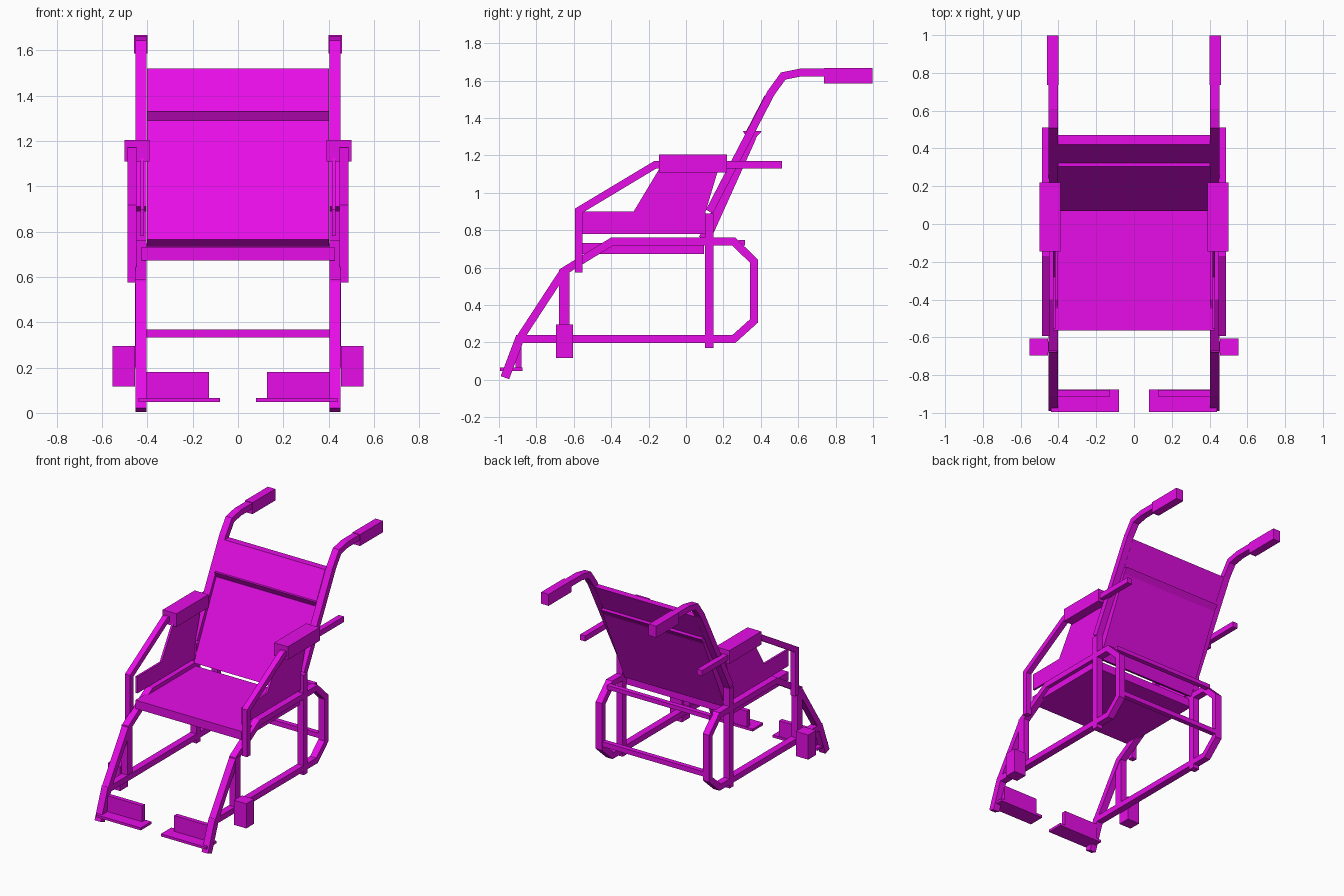
import bpy, bmesh
from mathutils import Vector

cube = bpy.data.objects.get("Cube")
if cube:
    bpy.data.objects.remove(cube, do_unlink=True)

magenta = bpy.data.materials.new("magenta")
magenta.use_nodes = True
COLOUR = (0.8, 0.004, 0.8, 1)
magenta.diffuse_color = COLOUR
magenta.node_tree.nodes["Principled BSDF"].inputs["Base Color"].default_value = COLOUR


def slab(name, outline, x0, x1, mirror=False):
    """Extrude a (y, z) outline from x0 to x1, optionally mirrored to the other side."""
    bm = bmesh.new()
    face = bm.faces.new([bm.verts.new((x0, y, z)) for y, z in outline])
    new = bmesh.ops.extrude_face_region(bm, geom=[face])["geom"]
    verts = [v for v in new if isinstance(v, bmesh.types.BMVert)]
    bmesh.ops.translate(bm, verts=verts, vec=(x1 - x0, 0, 0))
    bmesh.ops.recalc_face_normals(bm, faces=bm.faces)
    mesh = bpy.data.meshes.new(name)
    bm.to_mesh(mesh)
    bm.free()
    mesh.materials.append(magenta)
    obj = bpy.data.objects.new(name, mesh)
    bpy.context.collection.objects.link(obj)
    if mirror:
        obj.modifiers.new("Mirror", "MIRROR").use_axis[0] = True
    return obj


def box(name, x, y, z, mirror=False):
    outline = [(y[0], z[0]), (y[1], z[0]), (y[1], z[1]), (y[0], z[1])]
    return slab(name, outline, x[0], x[1], mirror)


def tube(name, path, x0, x1, width=0.042):
    """Square tube following a (y, z) path with mitred corners, on both sides."""
    pts = [Vector(p) for p in path]
    left, right = [], []
    for i, p in enumerate(pts):
        before = (p - pts[i - 1]).normalized() if i else None
        after = (pts[i + 1] - p).normalized() if i + 1 < len(pts) else None
        before, after = before or after, after or before
        normals = [Vector((-d.y, d.x)) for d in (before, after)]
        mitre = (normals[0] + normals[1]).normalized()
        offset = mitre * (width / 2 / mitre.dot(normals[0]))
        left.append(p + offset)
        right.append(p - offset)
    return slab(name, left + right[::-1], x0, x1, mirror=True)


# Side frames
FRAME = (0.403, 0.453)
tube("side_frame", [(-0.89, 0.22), (-0.655, 0.58), (-0.395, 0.74), (0.255, 0.74),
                    (0.363, 0.635), (0.363, 0.315), (0.255, 0.218), (-0.88, 0.218)], *FRAME)
tube("foot_tube", [(-0.968, 0.012), (-0.885, 0.232)], *FRAME, width=0.048)
box("rear_post", FRAME, (0.102, 0.148), (0.17, 0.89), True)
tube("back_tube", [(0.125, 0.9), (0.455, 1.535), (0.52, 1.625), (0.61, 1.643), (0.74, 1.643)], *FRAME)
box("hand_grip", (0.4, 0.46), (0.737, 0.997), (1.585, 1.668), True)

# Cross bars
box("lower_cross_bar", (-0.41, 0.41), (0.345, 0.38), (0.332, 0.367))
box("upper_cross_bar", (-0.41, 0.41), (0.28, 0.315), (0.718, 0.748))

# Seat and backrest
box("seat", (-0.425, 0.425), (-0.565, 0.095), (0.672, 0.733))
slab("backrest", [(0.07, 0.765), (0.125, 0.735), (0.375, 1.29), (0.325, 1.29)], -0.402, 0.402)
slab("backrest_hinge", [(0.305, 1.33), (0.405, 1.33), (0.365, 1.285), (0.33, 1.285)], -0.402, 0.402)
slab("head_band", [(0.322, 1.33), (0.372, 1.33), (0.47, 1.52), (0.42, 1.52)], -0.402, 0.402)

# Armrests
tube("arm_tube", [(-0.573, 0.575), (-0.573, 0.905), (-0.165, 1.15), (0.512, 1.15)], 0.447, 0.488, 0.04)
box("arm_pad", (0.39, 0.5), (-0.145, 0.22), (1.11, 1.205), True)
slab("side_guard", [(-0.555, 0.78), (-0.555, 0.9), (-0.28, 0.9), (-0.13, 1.15), (0.18, 1.15),
                    (0.105, 0.9), (0.105, 0.78)], 0.415, 0.43, True)

# Casters and footrests
box("caster_stem", (0.408, 0.455), (-0.68, -0.622), (0.2, 0.59), True)
box("caster_block", (0.455, 0.553), (-0.695, -0.605), (0.117, 0.295), True)
box("foot_plate", (0.08, 0.44), (-0.995, -0.875), (0.048, 0.066), True)
box("heel_plate", (0.128, 0.41), (-0.912, -0.88), (0.066, 0.18), True)
